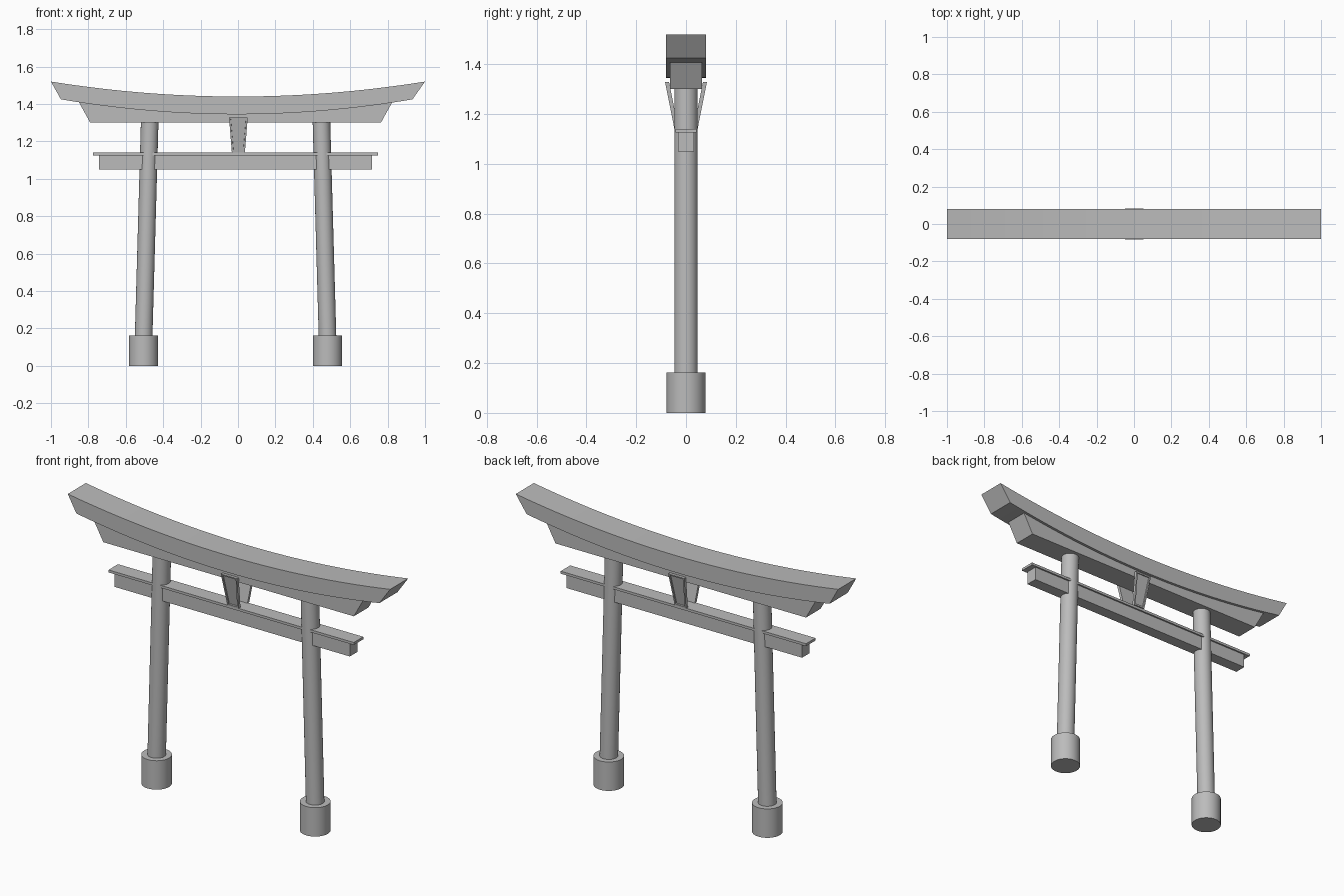
import bpy
import bmesh
from mathutils import Vector

if "Cube" in bpy.data.objects:
    bpy.data.objects.remove(bpy.data.objects["Cube"], do_unlink=True)

GREY = (0.5, 0.5, 0.5, 1.0)
stone = bpy.data.materials.new("plain_grey")
stone.use_nodes = True
stone.diffuse_color = GREY
stone.node_tree.nodes["Principled BSDF"].inputs["Base Color"].default_value = GREY

MID = -0.013  # the lower frame sits slightly to one side of the roof beam


def finish(bm, name, smooth=False):
    bmesh.ops.recalc_face_normals(bm, faces=bm.faces[:])
    mesh = bpy.data.meshes.new(name)
    bm.to_mesh(mesh)
    bm.free()
    mesh.materials.append(stone)
    obj = bpy.data.objects.new(name, mesh)
    bpy.context.collection.objects.link(obj)
    if smooth:
        bpy.ops.object.select_all(action="DESELECT")
        obj.select_set(True)
        bpy.context.view_layer.objects.active = obj
        bpy.ops.object.shade_smooth_by_angle()
    return obj


def beam(name, section, half_depth, steps):
    """Loft rectangular rings along x; section(t) gives the top and bottom (x, z)."""
    bm = bmesh.new()
    rings = []
    for i in range(steps + 1):
        (xt, zt), (xb, zb) = section(2 * i / steps - 1)
        d = half_depth
        corners = ((xt, -d, zt), (xt, d, zt), (xb, d, zb), (xb, -d, zb))
        rings.append([bm.verts.new(c) for c in corners])
    for a, b in zip(rings, rings[1:]):
        for k in range(4):
            n = (k + 1) % 4
            bm.faces.new((a[k], a[n], b[n], b[k]))
    bm.faces.new(rings[0])
    bm.faces.new(rings[-1])
    return finish(bm, name, smooth=steps > 1)


def cylinder(name, bottom, top, radius):
    """Upright or leaning cylinder with level ends."""
    bottom, top = Vector(bottom), Vector(top)
    bm = bmesh.new()
    bmesh.ops.create_cone(bm, cap_ends=True, segments=40, radius1=radius,
                          radius2=radius, depth=1)
    for v in bm.verts:
        end = top if v.co.z > 0 else bottom
        v.co = Vector((v.co.x, v.co.y, 0)) + end
    return finish(bm, name, smooth=True)


def plaque(name, side):
    """Leaning tapered tablet with a raised rim."""
    bm = bmesh.new()
    # each row: half width, outer y, height
    rows = ((0.035, 0.047, 1.142), (0.05, 0.084, 1.328))
    outer, inner = [], []
    for (w, y, z), order in zip(rows, ((-1, 1), (1, -1))):
        for s in order:
            outer.append(bm.verts.new((0.002 + s * w, side * y, z)))
            inner.append(bm.verts.new((0.002 + s * w, side * (y - 0.016), z)))
    face = bm.faces.new(outer)
    bm.faces.new(inner[::-1])
    for k in range(4):
        n = (k + 1) % 4
        bm.faces.new((outer[k], inner[k], inner[n], outer[n]))
    bmesh.ops.recalc_face_normals(bm, faces=bm.faces[:])
    bmesh.ops.inset_region(bm, faces=[face], thickness=0.012)
    bmesh.ops.inset_region(bm, faces=[face], thickness=0.001, depth=-0.007)
    return finish(bm, name)


# Curved roof beam and the supporting beam beneath it
beam("roof_beam",
     lambda t: ((t, 1.44 + 0.08 * t * t), (-0.007 + 0.94 * t, 1.345 + 0.08 * t * t)),
     0.08, 32)
beam("under_roof_beam",
     lambda t: ((MID + 0.84 * t, 1.351 + 0.063 * t * t), (MID + 0.777 * t, 1.30)),
     0.065, 32)

# Straight tie beam with its thin cap
beam("tie_beam", lambda t: ((MID + 0.73 * t, 1.13), (MID + 0.73 * t, 1.05)), 0.033, 1)
beam("tie_beam_cap", lambda t: ((MID + 0.761 * t, 1.14), (MID + 0.761 * t, 1.126)), 0.042, 1)

# Leaning pillars on round footings
for label, s in (("left", 1), ("right", -1)):
    cylinder(label + "_pillar", (MID + s * 0.492, 0, 0.14), (MID + s * 0.459, 0, 1.31), 0.047)
    cylinder(label + "_footing", (MID + s * 0.492, 0, 0), (MID + s * 0.492, 0, 0.162), 0.078)

# Tablets hung between the beams
plaque("front_plaque", -1)
plaque("back_plaque", 1)
